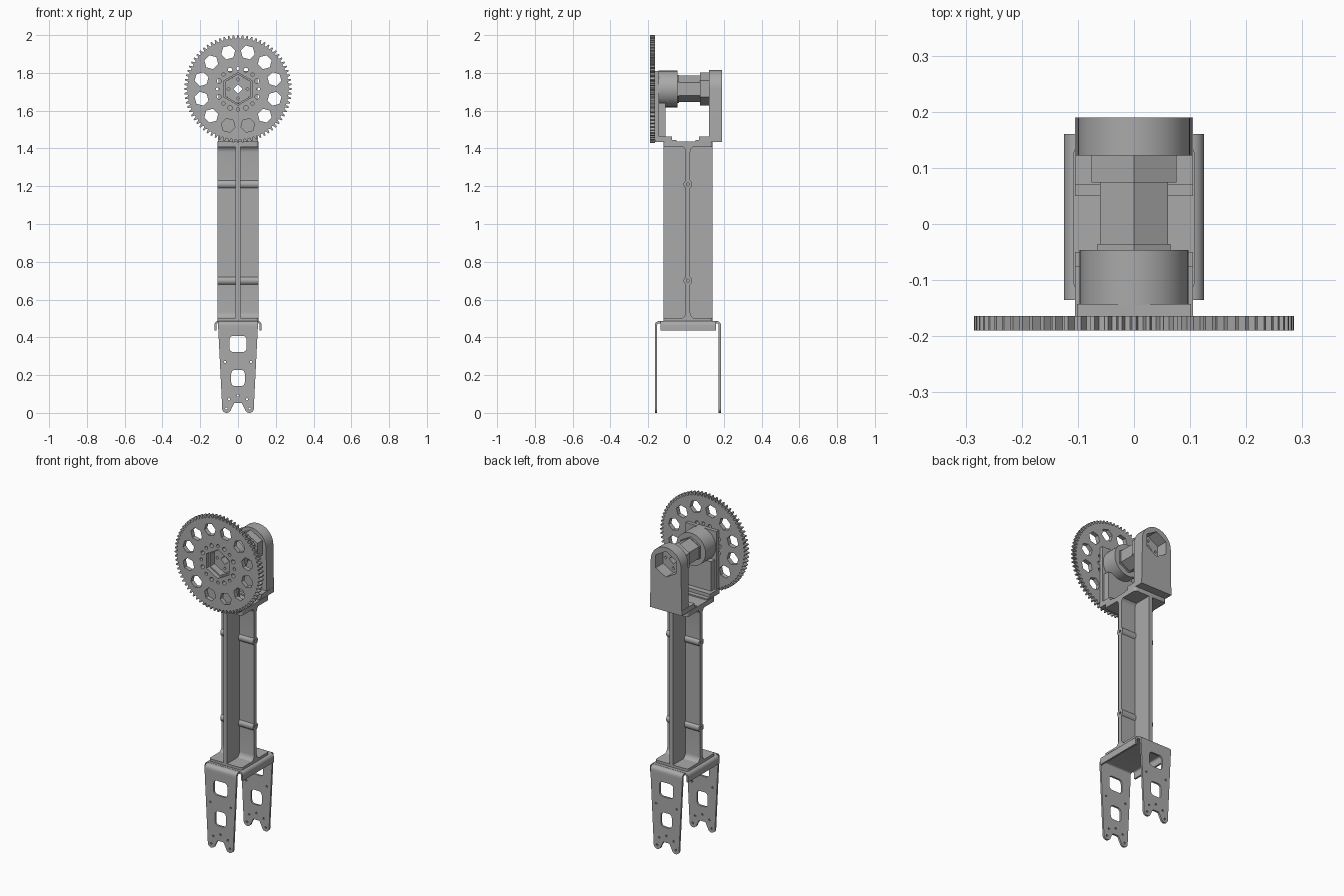
import bpy, bmesh
from math import sin, cos, pi, radians

cube = bpy.data.objects.get("Cube")
if cube:
    bpy.data.objects.remove(cube, do_unlink=True)

metal = bpy.data.materials.new("plain_grey")
metal.use_nodes = True
grey = (0.4, 0.4, 0.4, 1)
metal.diffuse_color = grey
metal.node_tree.nodes["Principled BSDF"].inputs["Base Color"].default_value = grey

AXES = {"x": lambda u, v, w: (w, u, v),
        "y": lambda u, v, w: (u, w, v),
        "z": lambda u, v, w: (u, v, w)}
HUB = 1.715     # height of the shaft axis
MID = 0.01      # depth of the beam centre


def arc(cu, cv, r, a0, a1, n):
    return [(cu + r * cos(radians(a0 + (a1 - a0) * i / n)),
             cv + r * sin(radians(a0 + (a1 - a0) * i / n))) for i in range(n + 1)]


def ring(cu, cv, r, n, turn=0):
    return arc(cu, cv, r, turn, turn + 360, n)[:-1]


def rect(u0, u1, v0, v1):
    return [(u0, v0), (u1, v0), (u1, v1), (u0, v1)]


def rounded(cu, cv, w, h, r):
    pts = []
    for k, (su, sv) in enumerate([(1, 1), (-1, 1), (-1, -1), (1, -1)]):
        pts += arc(cu + su * (w / 2 - r), cv + sv * (h / 2 - r), r, 90 * k, 90 * k + 90, 4)
    return pts


def mesh_of(name, outlines, axis, w0, w1):
    bm = bmesh.new()
    put = AXES[axis]
    for pts in outlines:
        low = [bm.verts.new(put(u, v, w0)) for u, v in pts]
        high = [bm.verts.new(put(u, v, w1)) for u, v in pts]
        bm.faces.new(low)
        bm.faces.new(high)
        for i in range(len(pts)):
            j = (i + 1) % len(pts)
            bm.faces.new((low[i], low[j], high[j], high[i]))
    bmesh.ops.recalc_face_normals(bm, faces=bm.faces)
    me = bpy.data.meshes.new(name)
    bm.to_mesh(me)
    bm.free()
    me.materials.append(metal)
    ob = bpy.data.objects.new(name, me)
    bpy.context.collection.objects.link(ob)
    return ob


def prism(name, pts, axis, w0, w1, cuts=()):
    """Extruded outline; each cut is (outlines, start, end)."""
    ob = mesh_of(name, [pts], axis, w0, w1)
    for outlines, c0, c1 in cuts:
        tool = mesh_of("cutter", outlines, axis, c0, c1)
        mod = ob.modifiers.new("cut", "BOOLEAN")
        mod.operation, mod.solver, mod.object = "DIFFERENCE", "EXACT", tool
        bpy.context.view_layer.update()
        done = bpy.data.meshes.new_from_object(
            ob.evaluated_get(bpy.context.evaluated_depsgraph_get()))
        ob.modifiers.clear()
        ob.data = done
        bpy.data.objects.remove(tool, do_unlink=True)
    bpy.context.view_layer.objects.active = ob
    for other in bpy.context.selected_objects:
        other.select_set(False)
    ob.select_set(True)
    bpy.ops.object.shade_smooth_by_angle(angle=radians(28))
    return ob


def channel(name, axis, a, b, low, top, t, w0, w1):
    """Folded sheet, open at the bottom, with rounded bends."""
    r = 0.022
    outer = [(b, low)] + arc(b - r, top - r, r, 0, 90, 5) + arc(a + r, top - r, r, 90, 180, 5) + [(a, low)]
    inner = [(a + t, low)] + arc(a + r, top - r, r - t, 180, 90, 5) + arc(b - r, top - r, r - t, 90, 0, 5) + [(b - t, low)]
    return prism(name, outer + inner, axis, w0, w1)


def hexagon(r):
    return ring(0, HUB, r, 6, 30)


# Lower fork: folded plate and two tapered legs
channel("fork_side_flanges", "y", -0.125, 0.125, 0.435, 0.487, 0.011, -0.135, 0.16)
channel("fork_plate", "x", -0.165, 0.185, 0.45, 0.486, 0.012, -0.105, 0.105)
half = [(0.105, 0.452)] + arc(0.06, 0.024, 0.024, 8, -170, 10) + [(0.02, 0.052)]
leg = half + [(-u, v) for u, v in reversed(half)]
leg_holes = [rounded(0, 0.365, 0.09, 0.086, 0.02), rounded(0, 0.185, 0.072, 0.086, 0.02),
             ring(0, 0.092, 0.006, 10)]
for s in (-1, 1):
    leg_holes += [ring(s * u, v, 0.006, 10) for u, v in
                  ((0.068, 0.27), (0.048, 0.072), (0.062, 0.024))]
for name, y0, y1 in (("front_leg", -0.165, -0.153), ("back_leg", 0.173, 0.185)):
    prism(name, leg, "y", y0, y1, [(leg_holes, y0 - 0.02, y1 + 0.02)])

# Beam: crossed webs, the wide one carrying round bosses and end fillets
t, f, lo, hi = 0.012, 0.035, 0.498, 1.415
side = [(t + f, lo)] + arc(t + f, lo + f, f, 270, 180, 6)
for z in (0.7, 1.21):
    side += arc(0, z, 0.023, -58, 58, 8)
side += arc(t + f, hi - f, f, 180, 90, 6)
web = [(MID + u, v) for u, v in side] + [(MID - u, v) for u, v in reversed(side)]
bores = [ring(MID, z, 0.008, 10) for z in (0.7, 1.21)]
prism("beam_wide_web", web, "x", -0.108, 0.108, [(bores, -0.2, -0.07), (bores, 0.07, 0.2)])
prism("beam_deep_web", rect(-t, t, -0.12, 0.14), "z", lo, hi)
prism("beam_foot", rounded(0, MID, 0.216, 0.26, 0.015), "z", 0.485, 0.502)
prism("beam_head", rounded(0, MID, 0.216, 0.26, 0.015), "z", 1.408, 1.436)

# Upper clevis: feet, arms and bearing housings
for name, outer, inner, lip in (("front", -0.165, -0.075, -0.05), ("back", 0.19, 0.07, 0.05)):
    prism(name + "_clevis_foot", rect(*sorted((outer, inner)), 1.438, 1.464), "x", -0.105, 0.105)
    prism(name + "_clevis_lip", rect(*sorted((outer, lip)), 1.434, 1.444), "x", -0.105, 0.105)

bore = [hexagon(0.077)]
prism("front_arm_plate", rect(-0.102, 0.102, 1.44, 1.81), "y", -0.165, -0.143,
      [(bore, -0.3, 0)])
prism("front_arm_column", rect(-0.09, 0.09, 1.45, 1.64), "y", -0.145, -0.108)
prism("front_housing", ring(0, HUB, 0.097, 32), "y", -0.145, -0.046,
      [(bore, -0.3, -0.1)])
arch = [(-0.104, 1.44), (0.104, 1.44)] + arc(0, HUB, 0.1, 0, 180, 20)
prism("back_arm", arch, "y", 0.122, 0.19, [(bore, 0, 0.3)])
prism("back_collar", hexagon(0.087), "y", 0.074, 0.124, [(bore, 0.1, 0.3)])

# Six-sided shaft with a square passage and four small end holes
dots = [ring(0.05 * cos(k * pi / 2), HUB + 0.05 * sin(k * pi / 2), 0.009, 4) for k in range(4)]
passage = [ring(0, HUB, 0.026, 4)]
for name, y0, y1, r in (("shaft", -0.105, 0.105, 0.07), ("shaft_collar", -0.048, -0.036, 0.075)):
    prism(name, hexagon(r), "y", y0, y1, [(passage, -0.3, 0.3)])
for name, y0, y1 in (("front_shaft_cap", -0.125, -0.104), ("back_shaft_cap", 0.104, 0.12)):
    prism(name, hexagon(0.0768), "y", y0, y1, [(passage + dots, -0.3, 0.3)])

# Clear the passage through both housings
for name in ("front_housing", "back_collar"):
    ob = bpy.data.objects[name]
    tool = mesh_of("cutter", [hexagon(0.068)], "y", -0.3, 0.3)
    mod = ob.modifiers.new("cut", "BOOLEAN")
    mod.operation, mod.solver, mod.object = "DIFFERENCE", "EXACT", tool
    bpy.context.view_layer.update()
    ob.data = bpy.data.meshes.new_from_object(
        ob.evaluated_get(bpy.context.evaluated_depsgraph_get()))
    ob.modifiers.clear()
    bpy.data.objects.remove(tool, do_unlink=True)

# Large gear with lightening holes
teeth, gear = 72, []
for k in range(teeth):
    for frac, r in ((-0.32, 0.268), (-0.14, 0.285), (0.14, 0.285), (0.32, 0.268)):
        a = 2 * pi * (k + frac) / teeth
        gear.append((r * sin(a), HUB + r * cos(a)))
holes = [hexagon(0.086)]
for k in range(12):
    a = 15 + 30 * k
    holes.append(ring(0.2 * cos(radians(a)), HUB + 0.2 * sin(radians(a)), 0.038, 6, a + 90))
for k in range(16):
    a = 2 * pi * k / 16
    holes.append(ring(0.109 * cos(a), HUB + 0.109 * sin(a), 0.012 if k % 2 else 0.009, 12))
prism("gear", gear, "y", -0.19, -0.164, [(holes, -0.3, 0)])
